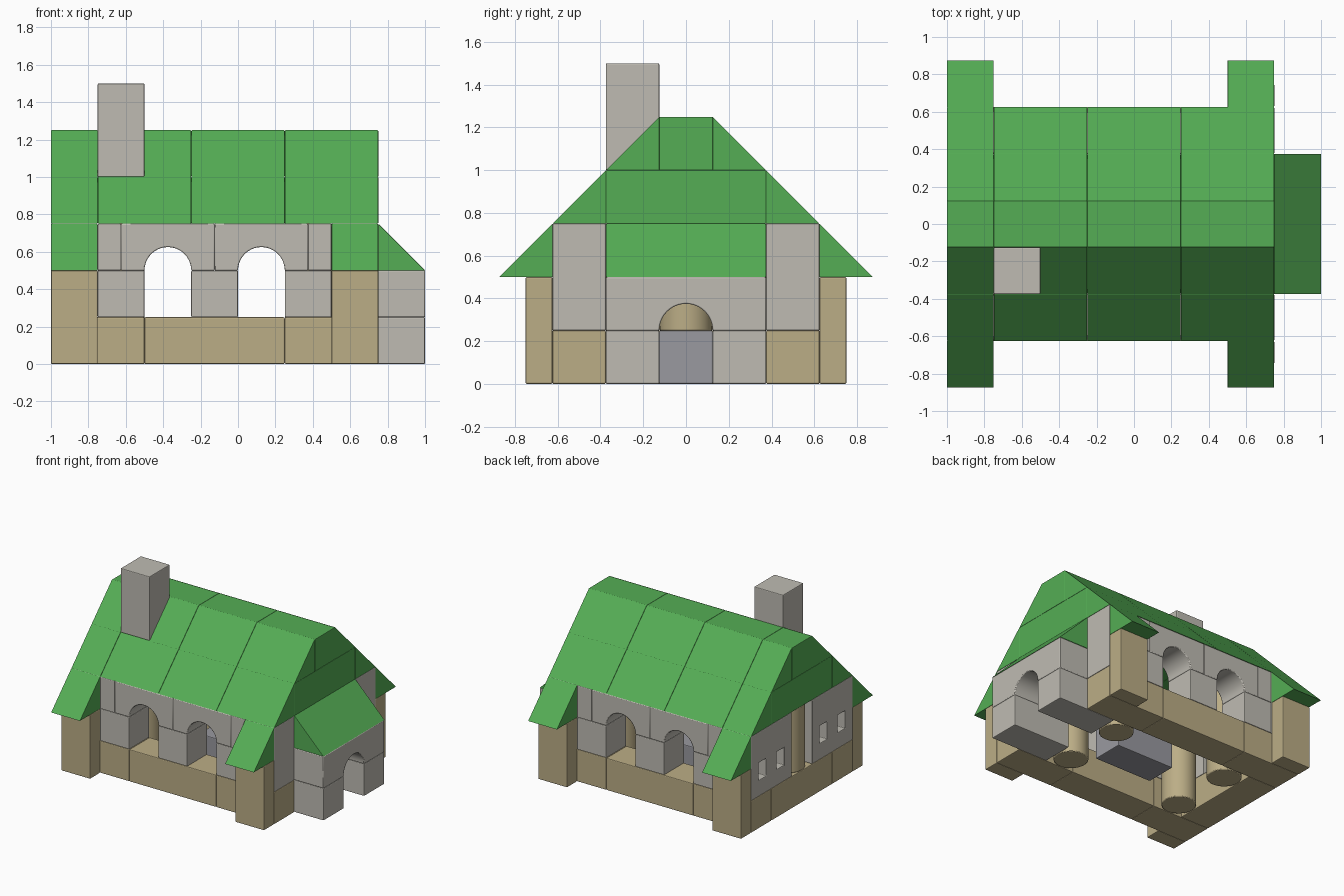
import bpy, bmesh, math

if "Cube" in bpy.data.objects:
    bpy.data.objects.remove(bpy.data.objects["Cube"])


def material(name, rgb):
    m = bpy.data.materials.new(name)
    m.diffuse_color = (*rgb, 1)
    m.use_nodes = True
    m.node_tree.nodes["Principled BSDF"].inputs["Base Color"].default_value = m.diffuse_color
    return m


GREEN = material("roof_green", (0.09, 0.42, 0.09))
TAN = material("sand", (0.50, 0.42, 0.24))
STONE = material("stone", (0.52, 0.50, 0.45))
SLATE = material("slate", (0.32, 0.32, 0.35))


def prism(name, profile, axis, a, b, mat, bevel=0.006):
    """Extrude a profile: axis 'x' takes (y, z) points, 'y' takes (x, z), 'z' takes (x, y)."""
    place = {"x": lambda p, t: (t, p[0], p[1]),
             "y": lambda p, t: (p[0], t, p[1]),
             "z": lambda p, t: (p[0], p[1], t)}[axis]
    bm = bmesh.new()
    low = [bm.verts.new(place(p, a)) for p in profile]
    high = [bm.verts.new(place(p, b)) for p in profile]
    bm.faces.new(low)
    bm.faces.new(high)
    n = len(profile)
    for i in range(n):
        j = (i + 1) % n
        bm.faces.new((low[i], low[j], high[j], high[i]))
    bmesh.ops.recalc_face_normals(bm, faces=bm.faces)
    me = bpy.data.meshes.new(name)
    bm.to_mesh(me)
    bm.free()
    ob = bpy.data.objects.new(name, me)
    bpy.context.collection.objects.link(ob)
    if mat:
        me.materials.append(mat)
    if bevel:
        mod = ob.modifiers.new("Bevel", "BEVEL")
        mod.width = bevel
        mod.segments = 2
        mod.limit_method = "ANGLE"
        mod.angle_limit = math.radians(40)
    return ob


def block(name, x, y, z, mat, bevel=0.006):
    pts = [(x[0], y[0]), (x[1], y[0]), (x[1], y[1]), (x[0], y[1])]
    return prism(name, pts, "z", z[0], z[1], mat, bevel)


def span(s, a, b):
    """Range a..b mirrored to the side s."""
    return tuple(sorted((s * a, s * b)))


def arch(name, c, half, z0, z1, axis, a, b, r=0.125, n=20):
    pts = [(c + r * math.cos(math.pi * i / n), z0 + r * math.sin(math.pi * i / n)) for i in range(n + 1)]
    pts += [(c - half, z0), (c - half, z1), (c + half, z1), (c + half, z0)]
    return prism(name, pts, axis, a, b, STONE)


def column(name, x, y, z0, z1, n=32):
    pts = [(x + 0.124 * math.cos(2 * math.pi * i / n), y + 0.124 * math.sin(2 * math.pi * i / n)) for i in range(n)]
    return prism(name, pts, "z", z0, z1, TAN)


# Front and back sides, mirrored in y
for s, side in ((-1, "front"), (1, "back")):
    wall = span(s, 0.375, 0.625)
    # Foundation and corner posts
    for i, x in enumerate([(-1, -0.5), (-0.5, 0.25), (0.25, 0.75)]):
        block(f"{side}_foundation_{i}", x, wall, (0, 0.25), TAN)
    for i, x in enumerate([(-1, -0.75), (0.5, 0.75)]):
        block(f"{side}_post_{i}", x, span(s, 0.625, 0.75), (0, 0.5), TAN)
    # Window piers, arches and wall pieces
    for i, x in enumerate([(-0.75, -0.5), (-0.25, 0), (0.25, 0.5)]):
        block(f"{side}_pier_{i}", x, wall, (0.25, 0.5), STONE)
    for i, x in enumerate([(-0.75, -0.625), (0.375, 0.5)]):
        block(f"{side}_filler_{i}", x, wall, (0.5, 0.75), STONE)
    for i, c in enumerate([-0.375, 0.125]):
        arch(f"{side}_window_arch_{i}", c, 0.25, 0.5, 0.75, "y", *wall)
    block(f"{side}_corner_pillar", (0.5, 0.75), wall, (0.25, 0.75), STONE)

    # Left wall panel with two small windows
    panel = block(f"{side}_window_panel", (-1, -0.75), span(s, 0.125, 0.625), (0.25, 0.75), STONE)
    for i, c in enumerate([0.265, 0.485]):
        cut = block(f"{side}_window_cutter_{i}", (-1.1, -0.65), span(s, c - 0.045, c + 0.045),
                    (0.375, 0.51), None, 0)
        cut.hide_render = True
        cut.display_type = "WIRE"
        mod = panel.modifiers.new("Window", "BOOLEAN")
        mod.operation = "DIFFERENCE"
        mod.solver = "EXACT"
        mod.object = cut
        panel.modifiers.move(len(panel.modifiers) - 1, i)

    # Inner columns and porch sides
    for i, x in enumerate([-0.625, 0.375]):
        column(f"{side}_inner_column_{i}", x, s * 0.25, 0, 0.75)
    block(f"{side}_porch_side", (0.5, 1), span(s, 0.125, 0.375), (0, 0.25), STONE)

    # Roof slopes and eaves
    for i, (a, b) in enumerate([(-1, -0.75), (-0.75, -0.25), (-0.25, 0.25), (0.25, 0.75)]):
        for y0, z0 in ((0.375, 0.75), (0.125, 1.0)):
            tri = [(s * y0, z0), (s * (y0 + 0.25), z0), (s * y0, z0 + 0.25)]
            prism(f"{side}_roof_slope_{i}", tri, "x", a + 0.001, b - 0.001, GREEN, 0.001)
    for i, (a, b) in enumerate([(-1, -0.75), (0.5, 0.75)]):
        tri = [(s * 0.625, 0.5), (s * 0.875, 0.5), (s * 0.625, 0.75)]
        prism(f"{side}_eave_{i}", tri, "x", a + 0.001, b - 0.001, GREEN, 0.001)

# Roof core and ridge blocks
for i, x in enumerate([(-1, -0.75), (-0.75, -0.25), (-0.25, 0.25), (0.25, 0.75)]):
    block(f"roof_core_{i}", x, (-0.375, 0.375), (0.75, 1), GREEN, 0.004)
    block(f"roof_ridge_{i}", x, (-0.125, 0.125), (1, 1.25), GREEN, 0.004)

# Left wall base and middle column
block("left_foundation", (-1, -0.75), (-0.375, 0.375), (0, 0.25), TAN)
column("left_wall_column", -0.875, 0, 0.25, 0.75)

# Porch arch and lean-to roof
arch("porch_arch", 0, 0.375, 0.25, 0.5, "x", 0.5, 1)
prism("porch_roof", [(0.75, 0.5), (1, 0.5), (0.75, 0.75)], "y", -0.375, 0.375, GREEN, 0.001)
block("porch_roof_back", (0.5, 0.75), (-0.375, 0.375), (0.5, 0.75), GREEN)

# Table inside and chimney
block("table", (-0.25, 0.25), (-0.125, 0.125), (0, 0.25), SLATE)
block("chimney", (-0.75, -0.5), (-0.375, -0.125), (1, 1.5), STONE)

# Smooth the round parts
bpy.ops.object.select_all(action="DESELECT")
for ob in bpy.context.collection.objects:
    if "column" in ob.name or "arch" in ob.name:
        ob.select_set(True)
        bpy.context.view_layer.objects.active = ob
bpy.ops.object.shade_smooth_by_angle(angle=math.radians(30))
